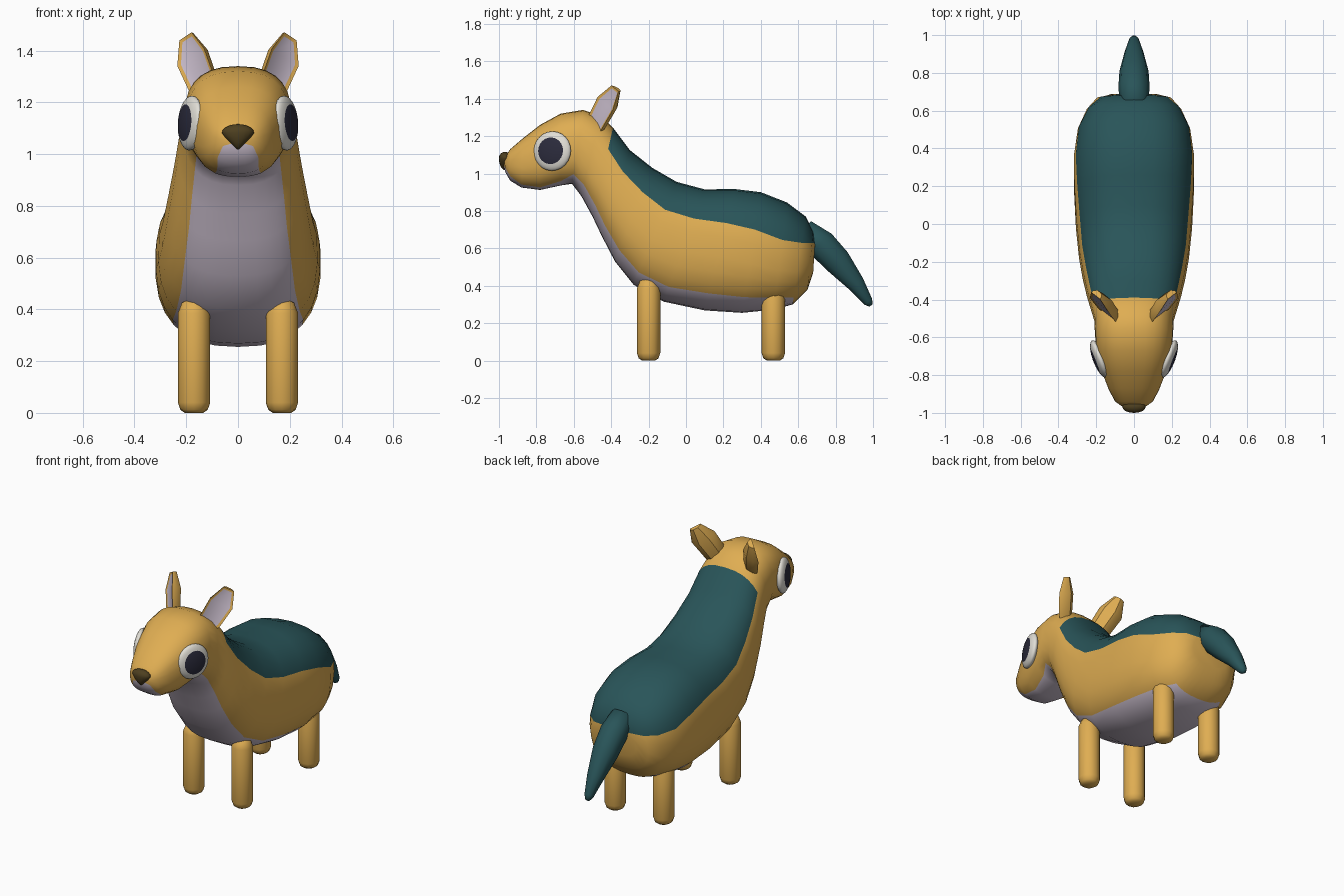
import bpy
import bmesh
from math import asin, sin, cos, pi, copysign
from mathutils import Vector

cube = bpy.data.objects.get("Cube")
if cube:
    bpy.data.objects.remove(cube, do_unlink=True)


def make_material(name, colour):
    mat = bpy.data.materials.new(name)
    mat.use_nodes = True
    rgba = (*colour, 1.0)
    mat.diffuse_color = rgba
    mat.node_tree.nodes["Principled BSDF"].inputs["Base Color"].default_value = rgba
    return mat


tan = make_material("golden tan", (0.74, 0.42, 0.085))
pale = make_material("pale lilac", (0.61, 0.53, 0.63))
teal = make_material("dark teal", (0.022, 0.09, 0.1))
olive = make_material("olive brown", (0.075, 0.05, 0.014))
white = make_material("eye white", (0.75, 0.73, 0.67))
navy = make_material("dark navy", (0.024, 0.024, 0.045))


def finish(name, bm, materials, smooth=True):
    """Turn a bmesh into a named, shaded object."""
    bmesh.ops.recalc_face_normals(bm, faces=bm.faces)
    for face in bm.faces:
        face.smooth = smooth
    mesh = bpy.data.meshes.new(name)
    bm.to_mesh(mesh)
    bm.free()
    for mat in materials:
        mesh.materials.append(mat)
    obj = bpy.data.objects.new(name, mesh)
    bpy.context.collection.objects.link(obj)
    return obj


def loft(rings, rule=lambda station, column: 0):
    """Skin closed rings; the rule gives each face its material index."""
    bm = bmesh.new()
    loops = [[bm.verts.new(p) for p in ring] for ring in rings]
    count = len(loops[0])
    for i in range(len(loops) - 1):
        for j in range(count):
            k = (j + 1) % count
            face = bm.faces.new((loops[i][j], loops[i][k], loops[i + 1][k], loops[i + 1][j]))
            face.material_index = rule(i, j)
    for end in (loops[0], loops[-1]):
        bm.faces.new(end)
    return bm


def power(value, exponent):
    return copysign(abs(value) ** exponent, value)


# Body: top y, top z, bottom y, bottom z, half width,
# then heights of the saddle edge and belly edge as fractions of the section
stations = [
    (-.975, 1.05, -.975, 1.04, .01, .75, .5),
    (-.97, 1.085, -.965, 1.005, .06, .75, .33),
    (-.94, 1.13, -.94, .962, .1, .75, .14),
    (-.87, 1.19, -.88, .925, .135, .75, .06),
    (-.78, 1.26, -.78, .912, .172, .75, .04),
    (-.67, 1.32, -.67, .936, .2, .75, .06),
    (-.55, 1.34, -.61, .945, .207, .75, .13),
    (-.46, 1.31, -.56, .88, .21, .75, .14),
    (-.39, 1.245, -.5, .77, .23, .76, .13),
    (-.3, 1.125, -.45, .665, .25, .75, .12),
    (-.18, 1.03, -.38, .53, .272, .74, .12),
    (-.05, .955, -.28, .405, .292, .73, .12),
    (.1, .915, -.12, .315, .308, .74, .13),
    (.26, .917, .1, .268, .318, .72, .14),
    (.4, .9, .3, .255, .32, .69, .13),
    (.54, .845, .47, .272, .297, .65, .11),
    (.64, .77, .57, .3, .25, .7, .08),
    (.68, .69, .65, .38, .2, .8, .08),
    (.69, .63, .68, .47, .13, .98, .08),
]
ROUND = 2.5
SADDLE, FLANK, BELLY = 5, 5, 4
HALF = SADDLE + FLANK + BELLY


def body_ring(top_y, top_z, low_y, low_z, width, saddle, belly):
    marks = [asin(power(2 * f - 1, ROUND / 2)) for f in (saddle, belly)]
    stops = [pi / 2, *marks, -pi / 2]
    angles = []
    for a, b, n in zip(stops, stops[1:], (SADDLE, FLANK, BELLY)):
        angles += [a + (b - a) * s / n for s in range(n)]
    angles.append(-pi / 2)
    side = []
    for a in angles:
        x = width * max(cos(a), 0) ** (2 / ROUND)
        f = (power(sin(a), 2 / ROUND) + 1) / 2
        side.append(Vector((x, low_y + (top_y - low_y) * f, low_z + (top_z - low_z) * f)))
    return side + [Vector((-p.x, p.y, p.z)) for p in side[-2:0:-1]]


def body_colour(station, column):
    h = column if column < HALF else 2 * HALF - 1 - column
    if h < SADDLE and station >= 8:
        return 1
    if h >= SADDLE + FLANK and station < 16:
        return 2
    return 0


finish("body", loft([body_ring(*s) for s in stations], body_colour), [tan, teal, pale])

# Tail: tapering tube bent down behind the body
tail_path = [(.62, .7, .07), (.72, .625, .083), (.81, .53, .077),
             (.91, .41, .05), (.975, .315, .027), (.99, .295, .012)]
across = Vector((0, .74, .67))
tail_rings = []
for y, z, r in tail_path:
    turn = [2 * pi * i / 10 for i in range(10)]
    tail_rings.append([Vector((r * cos(a), y, z)) + across * r * sin(a) for a in turn])
finish("tail", loft(tail_rings), [teal])

# Nose: rounded heart that narrows downwards
bm = bmesh.new()
bmesh.ops.create_uvsphere(bm, u_segments=16, v_segments=10, radius=1)
for v in bm.verts:
    taper = min(1, 0.3 + 0.75 * (v.co.z + 1)) if v.co.z < 0 else 1
    v.co = Vector((v.co.x * .062 * taper, v.co.y * .032 - .968,
                   1.082 + v.co.z * (.034 if v.co.z > 0 else .064)))
finish("nose", bm, [olive])


def make_leg(name, x, y, height):
    """Upright capsule leg."""
    profile = [(0, .035), (.012, .053), (.04, .0625),
               (height - .06, .0625), (height - .02, .047), (height, .015)]
    turn = [2 * pi * i / 12 for i in range(12)]
    rings = [[Vector((x + r * cos(a), y + r * sin(a), z)) for a in turn] for z, r in profile]
    finish(name, loft(rings), [tan])


def make_eye(name, side):
    """Flattened ball with the pupil as its middle faces."""
    bm = bmesh.new()
    bmesh.ops.create_uvsphere(bm, u_segments=24, v_segments=17, radius=1)
    for face in bm.faces:
        mid = face.calc_center_median()
        face.material_index = int(mid.z > 0 and mid.xy.length < 0.67)
    facing = Vector((.93 * side, -.36, .06))
    turn = facing.to_track_quat("Z", "Y")
    centre = Vector((.183 * side, -.715, 1.12))
    for v in bm.verts:
        v.co = centre + turn @ Vector((v.co.x * .106, v.co.y * .106, v.co.z * .034))
    finish(name, bm, [white, navy])


def make_ear(name, side):
    """Leaf-shaped ear, flat in front with an inset pale lining."""
    facing = Vector((.65, -.75, .085)).normalized()
    wide = Vector((.69, .546, -.459)).normalized()
    path = [(Vector((.12, -.5, 1.22)), .045), (Vector((.142, -.485, 1.275)), .068),
            (Vector((.183, -.432, 1.375)), .074), (Vector((.203, -.38, 1.455)), .034)]
    section = [(-1, 0), (1, 0), (.9, .4), (.45, .85), (-.45, .85), (-.9, .4)]
    rings = []
    for centre, half in path:
        ring = [centre + wide * half * u - facing * half * t for u, t in section]
        rings.append([Vector((p.x * side, p.y, p.z)) for p in ring])
    bm = loft(rings, lambda station, column: int(column == 0))
    bmesh.ops.recalc_face_normals(bm, faces=bm.faces)
    front = [f for f in bm.faces if f.material_index == 1]
    rim = bmesh.ops.inset_region(bm, faces=front, thickness=.014, depth=-.006)
    for face in rim["faces"]:
        face.material_index = 0
    obj = finish(name, bm, [tan, pale])
    bpy.ops.object.select_all(action="DESELECT")
    obj.select_set(True)
    bpy.context.view_layer.objects.active = obj
    bpy.ops.object.shade_smooth_by_angle(angle=pi / 5)


# Paired parts
for label, side in (("left", 1), ("right", -1)):
    make_leg("front_leg_" + label, .17 * side, -.2, .445)
    make_leg("back_leg_" + label, .17 * side, .467, .4)
    make_eye("eye_" + label, side)
    make_ear("ear_" + label, side)
